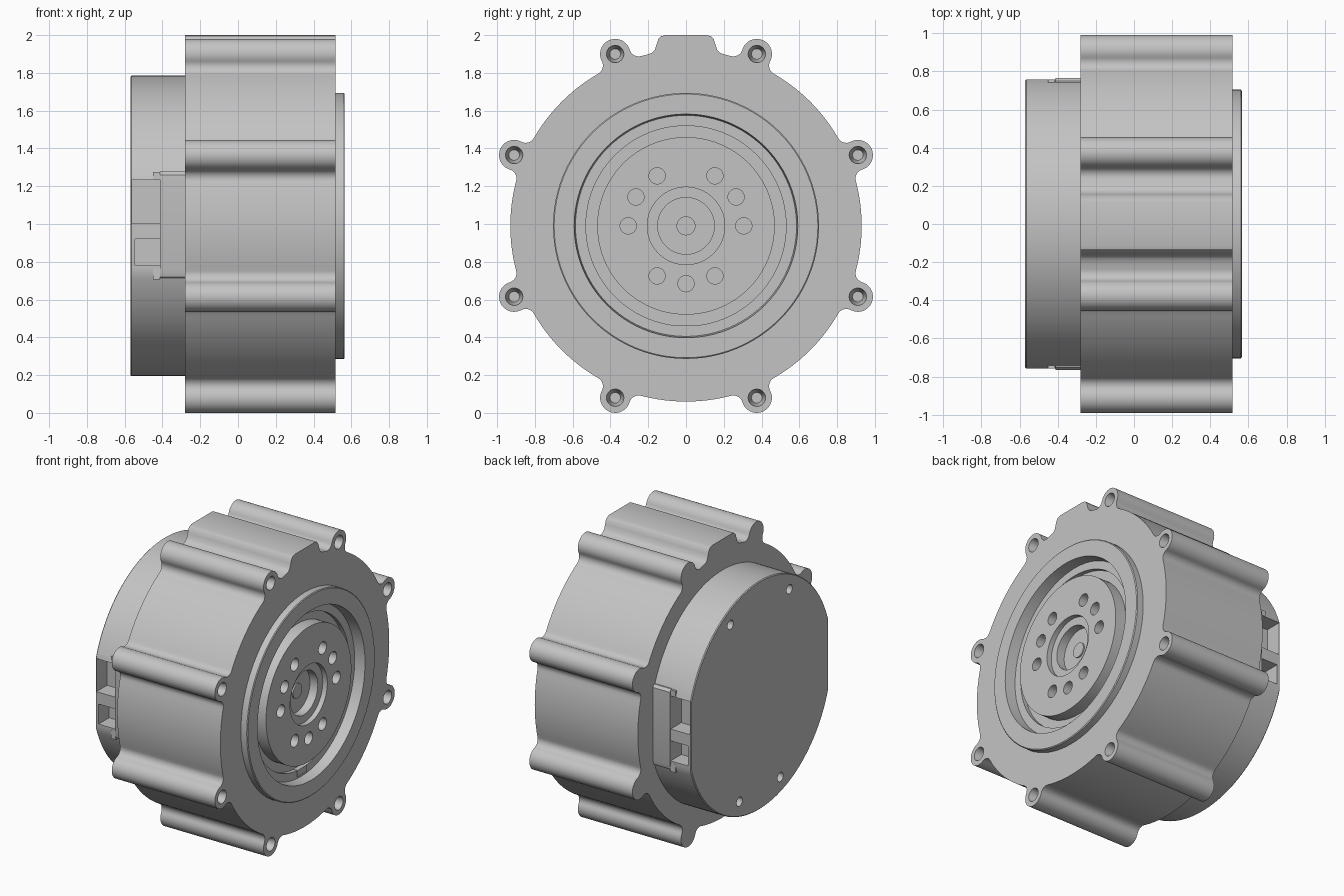
import bpy, bmesh
from math import sin, cos, pi, acos, atan2, radians

if "Cube" in bpy.data.objects:
    bpy.data.objects.remove(bpy.data.objects["Cube"])

AXIS = 0.99  # height of the motor axis, which runs along x

grey = bpy.data.materials.new("satin_grey")
grey.use_nodes = True
colour = (0.55, 0.55, 0.55, 1)
grey.diffuse_color = colour
grey.node_tree.nodes["Principled BSDF"].inputs["Base Color"].default_value = colour


def arc(cy, cz, r, a0, a1, n):
    return [(cy + r * cos(a0 + (a1 - a0) * i / n), cz + r * sin(a0 + (a1 - a0) * i / n))
            for i in range(n + 1)]


def circle(r, cy=0, cz=0, n=32):
    return arc(cy, cz, r, 0, 2 * pi, n)[:-1]


def loft(bm, sections):
    """Closed solid through (x, outline) sections."""
    rings = [[bm.verts.new((x, y, AXIS + z)) for y, z in pts] for x, pts in sections]
    n = len(rings[0])
    for a, b in zip(rings, rings[1:]):
        for i in range(n):
            j = (i + 1) % n
            bm.faces.new((a[i], a[j], b[j], b[i]))
    bm.faces.new(rings[0])
    bm.faces.new(rings[-1])


def make(name, bm):
    bmesh.ops.remove_doubles(bm, verts=bm.verts, dist=1e-5)
    bmesh.ops.recalc_face_normals(bm, faces=bm.faces)
    mesh = bpy.data.meshes.new(name)
    bm.to_mesh(mesh)
    bm.free()
    mesh.materials.append(grey)
    obj = bpy.data.objects.new(name, mesh)
    bpy.context.collection.objects.link(obj)
    return obj


def solid(name, *lofts):
    bm = bmesh.new()
    for sections in lofts:
        loft(bm, sections)
    return make(name, bm)


def activate(obj):
    bpy.ops.object.select_all(action='DESELECT')
    obj.select_set(True)
    bpy.context.view_layer.objects.active = obj


def cut(obj, *lofts):
    cutter = solid("cutter", *lofts)
    cutter.hide_render = True
    mod = obj.modifiers.new("cut", 'BOOLEAN')
    mod.operation, mod.solver, mod.object = 'DIFFERENCE', 'EXACT', cutter
    activate(obj)
    bpy.ops.object.modifier_apply(modifier=mod.name)
    bpy.data.objects.remove(cutter)


def box(x0, x1, y0, y1, z0, z1):
    pts = [(y0, z0), (y1, z0), (y1, z1), (y0, z1)]
    return [(x0, pts), (x1, pts)]


def rod(x0, x1, r, cy, cz, r1=None):
    return [(x0, circle(r, cy, cz)), (x1, circle(r1 or r, cy, cz))]


# Housing outline: round body, eight filleted screw lobes, key on top
R, LOBE, FILLET, DIST = 0.93, 0.08, 0.05, 0.984
spread = acos(((R + FILLET) ** 2 + DIST ** 2 - (LOBE + FILLET) ** 2) / (2 * DIST * (R + FILLET)))
half = [22.4, 67.6]
lobe_angles = [radians(q + s) for q in (0, 90, 180, 270) for s in half]


def lobe(t):
    cy, cz = DIST * cos(t), DIST * sin(t)
    fa, fb = t - spread, t + spread
    ay, az = (R + FILLET) * cos(fa), (R + FILLET) * sin(fa)
    by, bz = (R + FILLET) * cos(fb), (R + FILLET) * sin(fb)
    a_in = atan2(cz - az, cy - ay)
    b_in = atan2(cz - bz, cy - by)

    def near(angle, ref):
        return ref + (angle - ref + pi) % (2 * pi) - pi
    a_start = fa + pi
    b_end = fb + pi
    pts = arc(ay, az, FILLET, a_start, near(a_in, a_start), 8)
    start = near(a_in + pi, t - pi / 2)
    end = near(b_in + pi, t + pi / 2)
    pts += arc(cy, cz, LOBE, start, end, 20)[1:]
    pts += arc(by, bz, FILLET, near(b_in, b_end), b_end, 8)[1:]
    return pts


key = [(0.209, 0.906), (0.182, 0.915), (0.165, 0.932), (0.155, 0.962),
       (0.147, 0.988), (0.132, 1.004), (0.11, 1.01)]
outline = []
for i, t in enumerate(lobe_angles):
    outline += lobe(t)
    nxt = lobe_angles[(i + 1) % 8] + (2 * pi if i == 7 else 0)
    if i == 1:
        outline += key + [(-y, z) for y, z in reversed(key)]
    else:
        outline += arc(0, 0, R, t + spread, nxt - spread, 20)[1:-1]

housing = solid("housing", [(-0.28, outline), (0.515, outline)])
holes = [rod(0.40, 0.6, 0.64, 0, 0)]
for t in lobe_angles:
    y, z = DIST * cos(t), DIST * sin(t)
    holes.append(rod(0.52, 0.42, 0.047, y, z, 0.028))
    holes.append(rod(-0.285, -0.385, 0.042, y, z, 0.035))
cut(housing, *holes)

# Output hub: turned profile (radius, x) with rim, groove and stepped bore
profile = [(0, 0.46), (0.05, 0.46), (0.05, 0.45), (0.15, 0.45), (0.15, 0.51), (0.205, 0.51),
           (0.205, 0.545), (0.47, 0.545), (0.47, 0.46), (0.53, 0.46), (0.53, 0.49),
           (0.585, 0.49), (0.592, 0.565), (0.698, 0.565), (0.704, 0.56), (0.704, 0.513),
           (0.65, 0.513), (0.65, 0.39), (0, 0.39)]
bm = bmesh.new()
verts = [bm.verts.new((x, r, AXIS)) for r, x in profile]
edges = [bm.edges.new(p) for p in zip(verts, verts[1:])]
bmesh.ops.spin(bm, geom=verts + edges, cent=(0, 0, AXIS), axis=(1, 0, 0),
               angle=2 * pi, steps=96, use_duplicate=False)
hub = make("output_hub", bm)
cut(hub, *[rod(0.46, 0.6, 0.043, 0.306 * cos(radians(a)), 0.306 * sin(radians(a)))
           for a in (0, 30, 60, 120, 150, 180, 240, 270, 300)])
groove_key = solid("groove_key", box(0.45, 0.495, -0.05, 0.05, -0.57, -0.525))

# Rear cover: round with a flat on each side, socket pockets and screw holes
FLAT = 0.757
a = acos(FLAT / 0.795)
cover_pts = arc(0, 0, 0.795, a, pi - a, 56) + arc(0, 0, 0.795, pi + a, 2 * pi - a, 56)
inner_pts = [(y * 0.993, z * 0.993) for y, z in cover_pts]
cover = solid("rear_cover", [(-0.57, inner_pts), (-0.564, cover_pts), (-0.27, cover_pts)])
pockets = []
for s in (-1, 1):
    lo, hi = sorted((s * 0.64, s * 0.85))
    pockets.append(box(-0.562, -0.412, lo, hi, 0.012, 0.243))
    pockets.append(box(-0.545, -0.412, lo, hi, -0.21, -0.07))
    for y, z in ((0.325, 0.615), (0.225, -0.655)):
        pockets.append(rod(-0.6, -0.51, 0.032, s * y, z))
cut(cover, *pockets)

# Socket plates with small ears on both flats
parts = [housing, hub, groove_key, cover]
for s, side in ((-1, "front"), (1, "back")):
    pts = [(s * y, z) for y, z in ((0.68, -0.285), (0.735, -0.285), (0.755, -0.27), (0.765, -0.235),
                                   (0.765, 0.27), (0.75, 0.288), (0.68, 0.288))]
    lo, hi = sorted((s * 0.69, s * 0.758))
    parts.append(solid(side + "_socket_plate", [(-0.412, pts), (-0.275, pts)],
                       box(-0.45, -0.413, lo, hi, 0.246, 0.285),
                       box(-0.45, -0.413, lo, hi, -0.283, -0.225)))

for obj in parts:
    activate(obj)
    bpy.ops.object.shade_smooth_by_angle(angle=radians(28))
